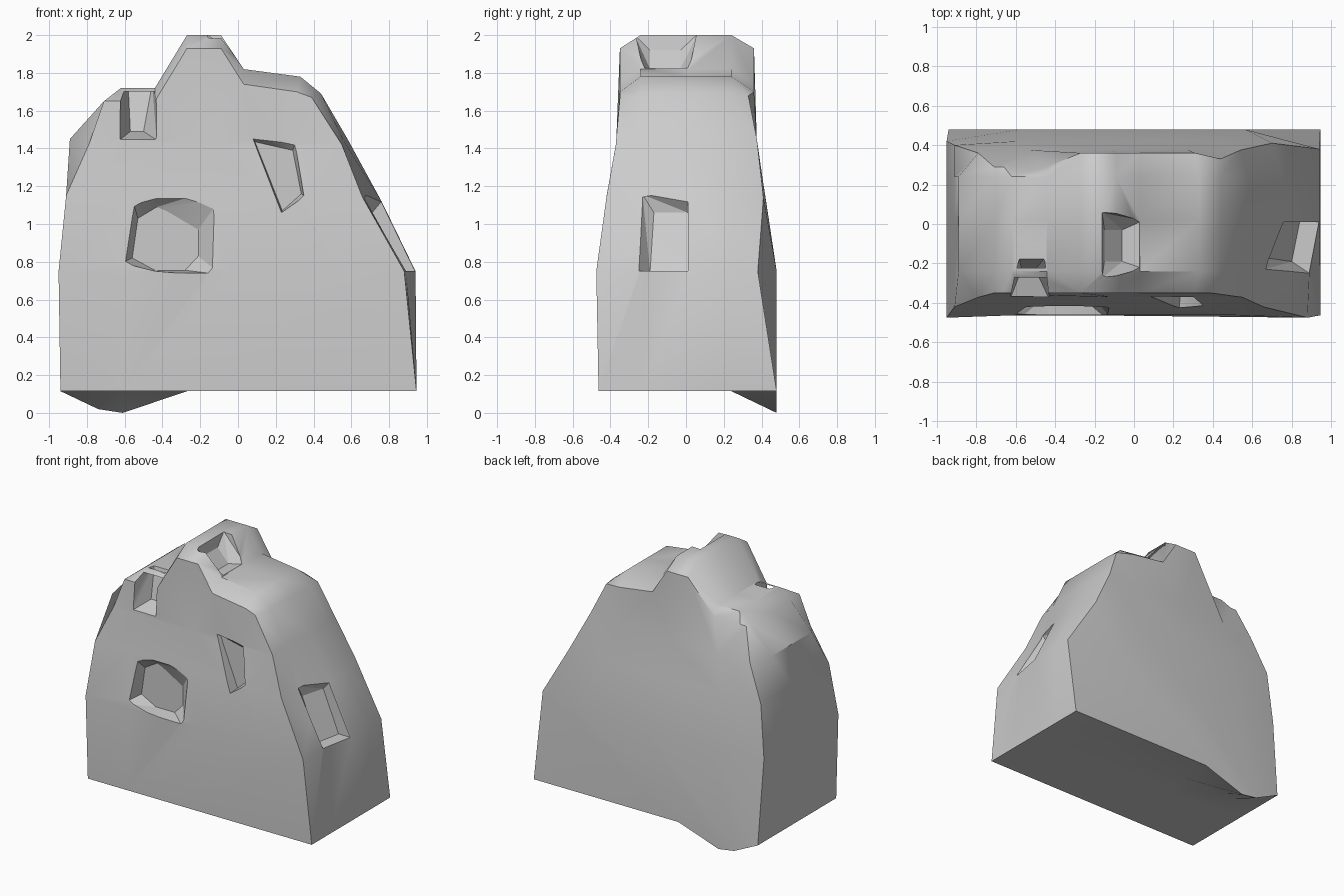
import bpy, bmesh
from mathutils import Vector

if "Cube" in bpy.data.objects:
    bpy.data.objects.remove(bpy.data.objects["Cube"])

# Outline (x, z), clockwise: left side up, crest, right side down, underside
MID = [(-.94, .115), (-.95, .75), (-.91, 1.15), (-.89, 1.45), (-.71, 1.65),
       (-.62, 1.72), (-.44, 1.72), (-.27, 2), (-.09, 2), (.03, 1.82), (.33, 1.78),
       (.44, 1.69), (.58, 1.45), (.76, 1.12), (.94, .75), (.945, .115),
       (-.27, .115), (-.61, .115), (-.74, .115)]
# Chamfered rims: replace only the points that differ from the outline
FRONT = list(MID)
FRONT[3:15] = [(-.79, 1.42), (-.71, 1.65), (-.66, 1.65), (-.44, 1.65), (-.27, 1.93),
               (-.09, 1.93), (.03, 1.74), (.31, 1.70), (.39, 1.67), (.55, 1.42),
               (.66, 1.14), (.88, .75)]
FORE = MID[:12] + [(.56, 1.44), (.67, 1.13), (.89, .75)] + MID[15:]
BACK = list(FRONT)
BACK[11:15] = [(.44, 1.68), (.54, 1.45), (.70, 1.14), (.94, .75)]
BACK[17:] = [(-.61, 0), (-.74, .02)]
BACK_Y = [.48, .42, .40, .36, .29, .29, .29, .36, .36, .36, .36,
          .33, .375, .41, .38, .48, .48, .48, .48]


def front_y(z):
    """Leaning front face."""
    table = [(0, -.463), (.12, -.463), (.75, -.475), (1.15, -.42), (1.43, -.37), (1.65, -.35), (2.1, -.35)]
    for (a, ya), (b, yb) in zip(table, table[1:]):
        if z <= b:
            return ya + (yb - ya) * (z - a) / (b - a)


def finish(bm, name):
    bmesh.ops.recalc_face_normals(bm, faces=bm.faces)
    me = bpy.data.meshes.new(name)
    bm.to_mesh(me)
    bm.free()
    ob = bpy.data.objects.new(name, me)
    bpy.context.collection.objects.link(ob)
    return ob


# Rock body: rings joined front to back
bm = bmesh.new()
n = len(MID)
rings = [
    [bm.verts.new((x, front_y(z), z)) for x, z in FRONT],
    [bm.verts.new((x, -.24, z)) for x, z in FORE],
    [bm.verts.new((x, .02, z)) for x, z in MID],
    [bm.verts.new((x, .24, z)) for x, z in MID],
    [bm.verts.new((x, y, z)) for (x, z), y in zip(BACK, BACK_Y)],
]
for a, b in zip(rings, rings[1:]):
    for i in range(n):
        j = (i + 1) % n
        bm.faces.new((a[i], a[j], b[j], b[i]))


def cap(ring, bulge):
    """Close a ring with a curved face made of horizontal strips."""
    rows = [[ring[0], ring[18], ring[17], ring[16], ring[15]]]
    for k in (1, 2, 3):
        left, right = ring[k], ring[15 - k]
        mids = []
        for t in (.2, .5, .8):
            p = left.co.lerp(right.co, t)
            p.y = bulge[k - 1]
            mids.append(bm.verts.new(p))
        rows.append([left] + mids + [right])
    for lo, hi in zip(rows, rows[1:]):
        for i in range(4):
            bm.faces.new((lo[i], lo[i + 1], hi[i + 1], hi[i]))
    # Crest above the top strip
    left, m1, m2, m3, right = rows[-1]
    for f in ((left, m1, ring[4]), (m1, ring[5], ring[4]), (m1, ring[6], ring[5]),
              (m1, m2, ring[7], ring[6]), (m2, ring[8], ring[7]),
              (m2, m3, ring[9], ring[8]), (m3, ring[10], ring[9]),
              (m3, right, ring[11], ring[10])):
        bm.faces.new(f)


cap(rings[0], (-.462, -.415, -.37))
cap(rings[-1], (.48, .42, .375))
rock = finish(bm, "rock_body")


def carve(name, outer, inner, extend=.4):
    """Cut a tapered pocket running from the surface outline to its floor."""
    bm = bmesh.new()
    for p, q in zip(outer, inner):
        p, q = Vector(p), Vector(q)
        bm.verts.new(p + (p - q) * extend)
        bm.verts.new(q)
    bmesh.ops.remove_doubles(bm, verts=bm.verts, dist=.001)
    res = bmesh.ops.convex_hull(bm, input=bm.verts)
    junk = {g for g in res["geom_interior"] + res["geom_unused"] if isinstance(g, bmesh.types.BMVert)}
    bmesh.ops.delete(bm, geom=list(junk), context='VERTS')
    cutter = finish(bm, name)
    cutter.hide_render = True
    mod = rock.modifiers.new(name, 'BOOLEAN')
    mod.operation, mod.solver, mod.object = 'DIFFERENCE', 'EXACT', cutter
    bpy.context.view_layer.objects.active = rock
    bpy.ops.object.modifier_apply(modifier=name)
    bpy.data.objects.remove(cutter)


def on_front(pts):
    return [(x, front_y(z), z) for x, z in pts]


def at_depth(pts, y):
    return [(x, y, z) for x, z in pts]


# Large many-sided pocket on the front
carve("front_pocket",
      on_front([(-.60, .80), (-.55, 1.10), (-.43, 1.14), (-.25, 1.135), (-.125, 1.09),
                (-.125, .76), (-.28, .74), (-.44, .75)]),
      at_depth([(-.56, .82), (-.53, 1.03), (-.43, 1.09), (-.38, 1.07), (-.21, .97),
                (-.21, .83), (-.28, .755), (-.44, .755)], -.36))
# Slanted slit
carve("front_slit",
      on_front([(.08, 1.45), (.30, 1.42), (.35, 1.15), (.23, 1.06)]),
      at_depth([(.09, 1.435), (.29, 1.39), (.335, 1.16), (.235, 1.07)], -.34))
# Notch in the upper left edge, open at the top
carve("shoulder_notch",
      [(-.62, -.36, 1.45), (-.44, -.36, 1.45), (-.62, -.35, 1.65), (-.44, -.35, 1.65),
       (-.58, -.18, 1.72), (-.46, -.18, 1.72)],
      [(-.57, -.23, 1.49), (-.50, -.23, 1.49), (-.57, -.23, 1.58), (-.50, -.23, 1.58),
       (-.57, -.23, 1.58), (-.50, -.23, 1.58)], .15)
# Pocket on the right side
carve("side_pocket",
      [(.89, -.25, .75), (.66, -.22, 1.14), (.76, .01, 1.12), (.94, .01, .75)],
      [(.80, -.19, .75), (.66, -.17, 1.06), (.71, .01, 1.06), (.84, .01, .75)], .2)
# Pocket on the slope of the peak
carve("peak_pocket",
      [(-.16, .045, 1.99), (-.16, -.26, 1.99), (-.03, .04, 2), (-.03, -.25, 2),
       (.03, .01, 1.825), (.03, -.22, 1.825)],
      [(-.15, -.03, 1.92), (-.15, -.19, 1.92), (-.06, -.03, 1.82), (-.06, -.19, 1.82),
       (-.06, -.03, 1.82), (-.06, -.19, 1.82)], .2)

bpy.ops.object.select_all(action='DESELECT')
rock.select_set(True)
bpy.context.view_layer.objects.active = rock
bpy.ops.object.shade_smooth_by_angle(angle=.62)

# Crest lines running front to back stay soft, pocket edges stay crisp
POCKETS = [((-.63, -.6, .7), (-.1, -.3, 1.17)), ((-.2, -.3, 1.75), (.06, .09, 2.05)),
           ((-.64, -.4, 1.4), (-.43, -.15, 1.75)), ((.6, -.3, .7), (.95, .05, 1.16))]


def in_pocket(p):
    return any(all(lo[i] <= p[i] <= hi[i] for i in range(3)) for lo, hi in POCKETS)


bm = bmesh.new()
bm.from_mesh(rock.data)
for e in bm.edges:
    a, b = (v.co for v in e.verts)
    d = b - a
    if in_pocket(a) and in_pocket(b):
        e.smooth = e.calc_face_angle(0) < .3
    elif abs(d.x) < .15 * d.length and abs(d.y) > .5 * d.length and min(a.z, b.z) > 1.6:
        e.smooth = True
bm.to_mesh(rock.data)
bm.free()
